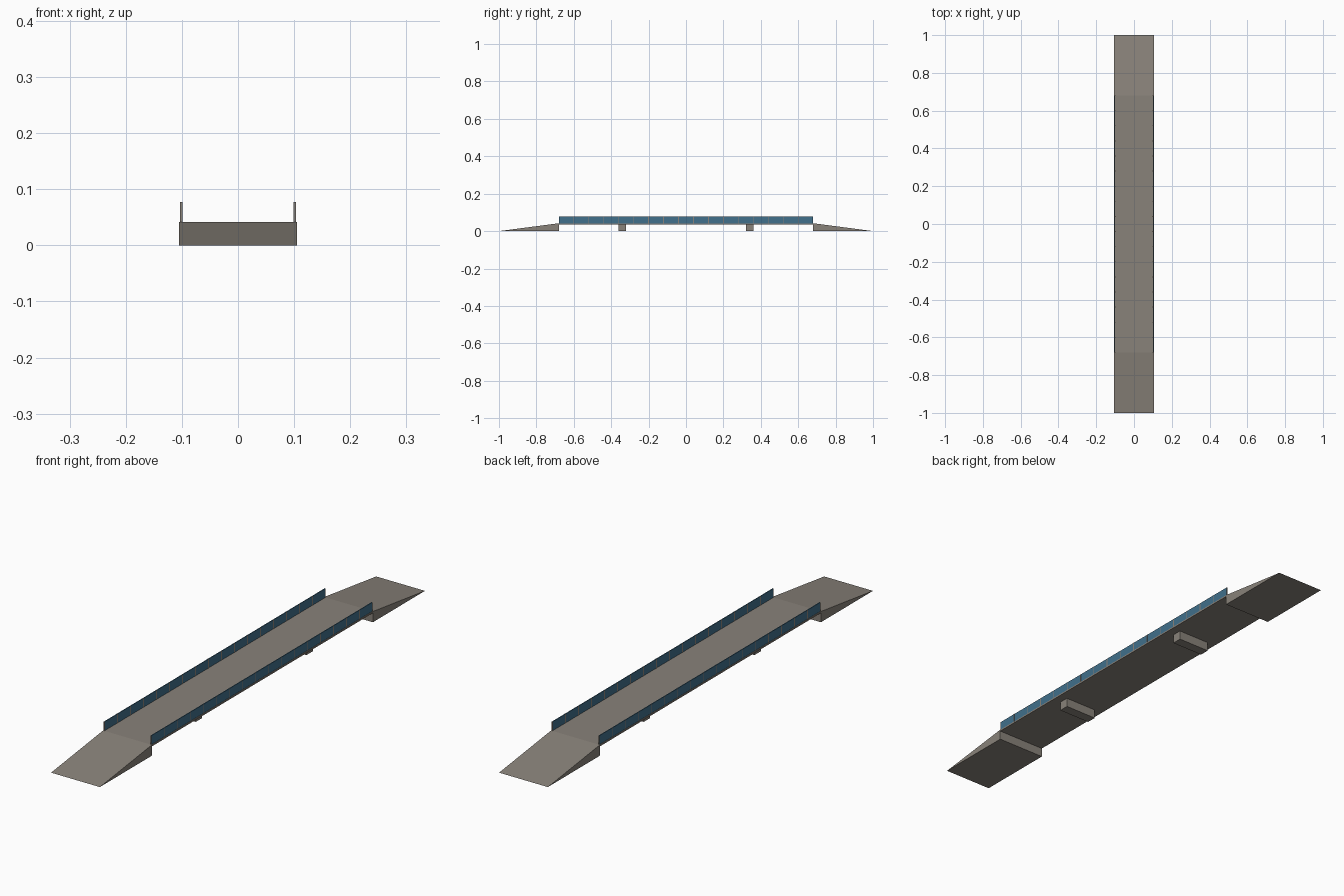
import bpy
import bmesh

if "Cube" in bpy.data.objects:
    bpy.data.objects.remove(bpy.data.objects["Cube"], do_unlink=True)

HALF_W = 0.105      # half width of the roadway
SPAN = 0.68         # half length of the flat deck
TOP = 0.042         # deck surface height
UNDER = 0.036       # deck underside height
RAIL_TOP = 0.077
RAIL_X = 0.101
BAYS = 17


def material(name, rgb):
    mat = bpy.data.materials.new(name)
    mat.use_nodes = True
    colour = (*rgb, 1)
    mat.diffuse_color = colour
    mat.node_tree.nodes["Principled BSDF"].inputs["Base Color"].default_value = colour
    return mat


concrete = material("warm grey concrete", (0.25, 0.225, 0.195))
glass = material("blue glass", (0.052, 0.16, 0.26))


def finish(name, bm, mat):
    bmesh.ops.recalc_face_normals(bm, faces=bm.faces)
    mesh = bpy.data.meshes.new(name)
    bm.to_mesh(mesh)
    bm.free()
    mesh.materials.append(mat)
    obj = bpy.data.objects.new(name, mesh)
    bpy.context.collection.objects.link(obj)
    return obj


def add_box(bm, x, y, z):
    """Add a box given its (min, max) range on each axis."""
    verts = bmesh.ops.create_cube(bm, size=1)["verts"]
    for v in verts:
        v.co = [r[0] if c < 0 else r[1] for c, r in zip(v.co, (x, y, z))]


def box(name, x, y, z, mat):
    bm = bmesh.new()
    add_box(bm, x, y, z)
    return finish(name, bm, mat)


def ramp(name, side):
    """Wedge rising from the ground at the end to the deck height."""
    bm = bmesh.new()
    profile = [(1, 0), (SPAN, 0), (SPAN, TOP)]
    face = bm.faces.new([bm.verts.new((-HALF_W, side * y, z)) for y, z in profile])
    new = bmesh.ops.extrude_face_region(bm, geom=[face])["geom"]
    verts = [g for g in new if isinstance(g, bmesh.types.BMVert)]
    bmesh.ops.translate(bm, verts=verts, vec=(2 * HALF_W, 0, 0))
    return finish(name, bm, concrete)


# Flat deck
box("deck", (-HALF_W, HALF_W), (-SPAN, SPAN), (UNDER, TOP), concrete)

# End ramps and support piers
for label, side in (("front", -1), ("back", 1)):
    ramp(label + "_ramp", side)
    y = side * 0.34
    box(label + "_pier", (-0.07, 0.07), (y - 0.02, y + 0.02), (0, UNDER), concrete)

# Railings: glass panels between slim posts
bay = 2 * SPAN / BAYS
post = 0.002
for label, side in (("right", -1), ("left", 1)):
    x = side * RAIL_X
    panels, posts = bmesh.new(), bmesh.new()
    for i in range(BAYS + 1):
        y = -SPAN + i * bay
        start, end = max(y - post, -SPAN), min(y + post, SPAN)
        add_box(posts, (x - post, x + post), (start, end), (TOP, RAIL_TOP))
        if i < BAYS:
            add_box(panels, (x - 0.0015, x + 0.0015),
                    (end, y + bay - post), (TOP, RAIL_TOP))
    finish(label + "_railing_posts", posts, concrete)
    finish(label + "_railing_glass", panels, glass)
